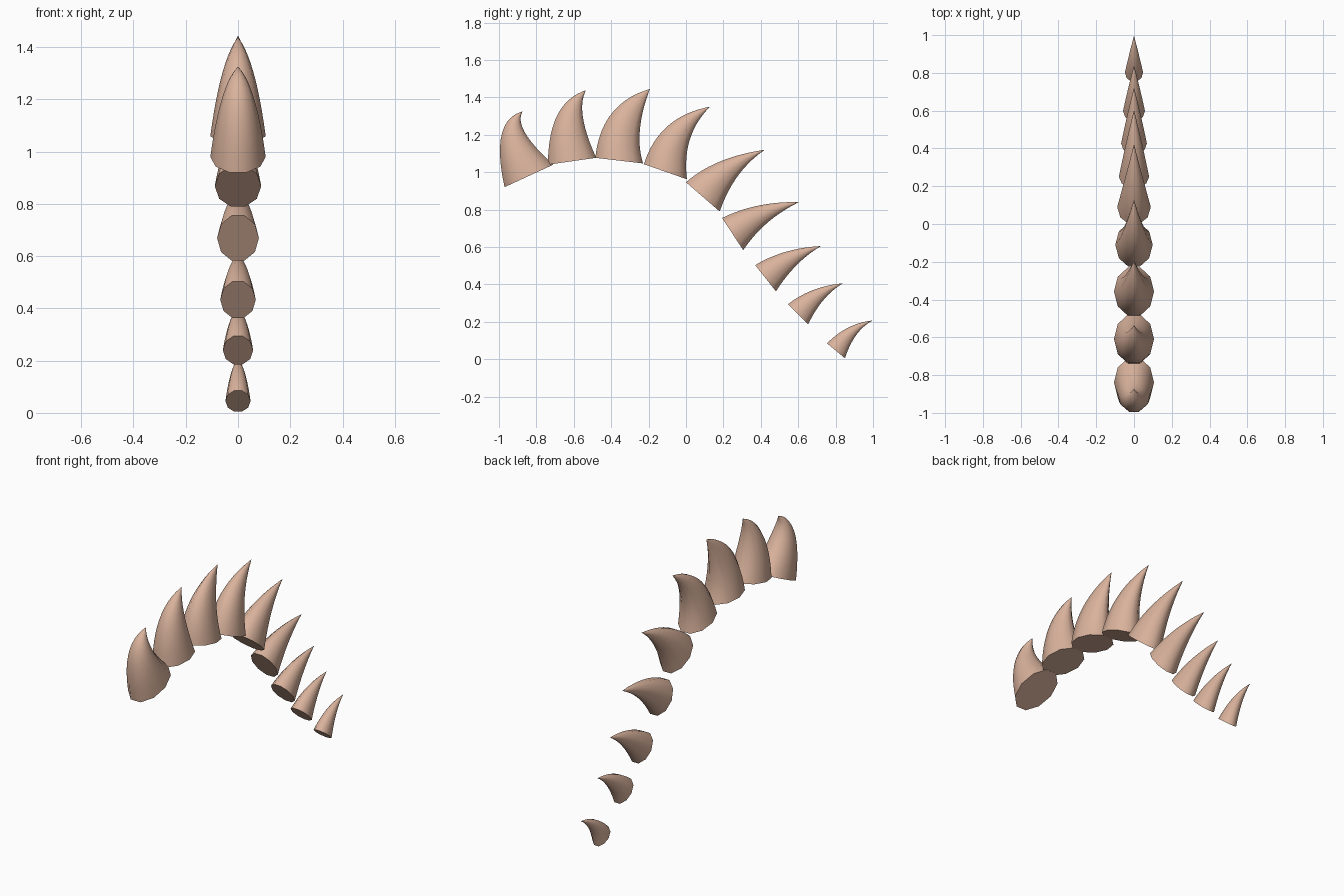
import bpy, bmesh, math
from mathutils import Vector

if "Cube" in bpy.data.objects:
    bpy.data.objects.remove(bpy.data.objects["Cube"])

SIDES, RINGS = 10, 12

horn = bpy.data.materials.new("pale_horn")
horn.diffuse_color = (0.70, 0.45, 0.335, 1)
horn.use_nodes = True
horn.node_tree.nodes["Principled BSDF"].inputs["Base Color"].default_value = horn.diffuse_color

# Each spike in the (y, z) plane: front base, front control, back base,
# back control, tip, then half width
SPIKES = [
    ((-.97, .92), (-1.05, 1.28), (-.71, 1.04), (-.93, 1.24), (-.873, 1.325), .106),
    ((-.738, 1.04), (-.738, 1.374), (-.48, 1.077), (-.594, 1.326), (-.535, 1.438), .106),
    ((-.485, 1.077), (-.455, 1.369), (-.23, 1.047), (-.281, 1.214), (-.193, 1.445), .106),
    ((-.225, 1.043), (-.144, 1.30), (.005, .962), (-.024, 1.198), (.128, 1.35), .099),
    ((.0, .946), (.15, 1.08), (.18, .79), (.257, 1.01), (.422, 1.12), .089),
    ((.193, .755), (.374, .845), (.306, .583), (.417, .749), (.604, .84), .080),
    ((.37, .503), (.519, .594), (.481, .363), (.583, .524), (.722, .605), .068),
    ((.545, .294), (.668, .39), (.653, .186), (.727, .342), (.84, .406), .058),
    ((.754, .085), (.861, .193), (.85, .005), (.898, .155), (.998, .207), .048),
]


def bezier(a, b, c, t):
    return Vector(a) * (1 - t) ** 2 + Vector(b) * 2 * t * (1 - t) + Vector(c) * t * t


def make_spike(name, front, front_ctrl, back, back_ctrl, tip, half):
    bm = bmesh.new()
    rings = []
    for r in range(RINGS):
        t = 0.97 * r / (RINGS - 1)
        f = bezier(front, front_ctrl, tip, t)
        b = bezier(back, back_ctrl, tip, t)
        mid, arm = (f + b) / 2, (f - b) / 2
        w = half * (1 - t) * (1 + 0.28 * t)
        ring = []
        for k in range(SIDES):
            a = 2 * math.pi * (k + 0.5) / SIDES
            p = mid + arm * (math.cos(a) / math.cos(math.pi / SIDES))
            ring.append(bm.verts.new((w * math.sin(a), p.x, p.y)))
        rings.append(ring)
    point = bm.verts.new((0, tip[0], tip[1]))
    bm.faces.new(rings[0])
    for k in range(SIDES):
        n = (k + 1) % SIDES
        for lo, hi in zip(rings, rings[1:]):
            bm.faces.new((lo[k], lo[n], hi[n], hi[k]))
        bm.faces.new((rings[-1][k], rings[-1][n], point))
    bmesh.ops.recalc_face_normals(bm, faces=bm.faces)
    mesh = bpy.data.meshes.new(name)
    bm.to_mesh(mesh)
    bm.free()
    mesh.materials.append(horn)
    obj = bpy.data.objects.new(name, mesh)
    bpy.context.collection.objects.link(obj)
    bpy.ops.object.select_all(action='DESELECT')
    obj.select_set(True)
    bpy.context.view_layer.objects.active = obj
    bpy.ops.object.shade_smooth_by_angle(angle=math.radians(55))


# Row of curved spikes along the back
for i, spike in enumerate(SPIKES):
    make_spike(f"back_spike_{i + 1}", *spike)
